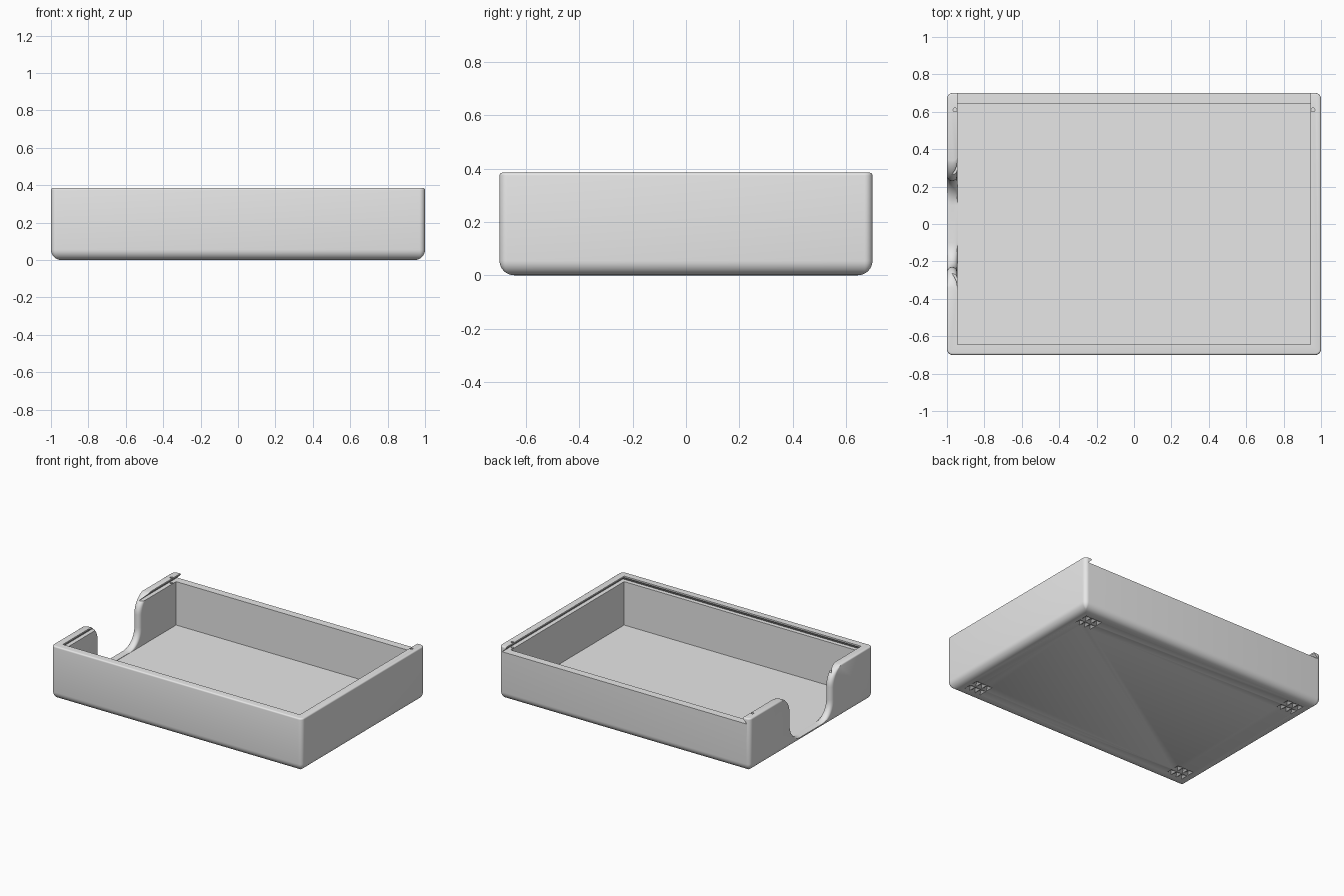
import bpy, bmesh
from math import sin, cos, pi, sqrt

cube = bpy.data.objects.get("Cube")
if cube:
    bpy.data.objects.remove(cube, do_unlink=True)

HX, HY, H = 1.0, 0.7, 0.385      # outer half sizes and height
WALL, FLOOR, LEDGE = 0.055, 0.032, 0.345
IX, IY = HX - WALL, HY - WALL    # inner half sizes

grey = bpy.data.materials.new("plain_grey")
grey.use_nodes = True
grey.diffuse_color = (0.8, 0.8, 0.8, 1)
grey.node_tree.nodes["Principled BSDF"].inputs["Base Color"].default_value = (0.8, 0.8, 0.8, 1)


def make_object(name, bm):
    bmesh.ops.recalc_face_normals(bm, faces=bm.faces)
    mesh = bpy.data.meshes.new(name)
    bm.to_mesh(mesh)
    bm.free()
    mesh.materials.append(grey)
    ob = bpy.data.objects.new(name, mesh)
    bpy.context.collection.objects.link(ob)
    return ob


def loft(bm, rings):
    """Skin a closed solid through rings of equal point count."""
    loops = [[bm.verts.new(p) for p in ring] for ring in rings]
    n = len(loops[0])
    for a, b in zip(loops, loops[1:]):
        for i in range(n):
            j = (i + 1) % n
            bm.faces.new((a[i], a[j], b[j], b[i]))
    bm.faces.new(loops[0])
    bm.faces.new(loops[-1])


def rect(x0, x1, y0, y1, z):
    return [(x0, y0, z), (x1, y0, z), (x1, y1, z), (x0, y1, z)]


def rounded_rect(inset, z, steps=6):
    r = max(0.03 - inset, 0.004)
    cx, cy = HX - inset - r, HY - inset - r
    pts = []
    for q, (sx, sy) in enumerate(((1, 1), (-1, 1), (-1, -1), (1, -1))):
        for k in range(steps + 1):
            a = (q + k / steps) * pi / 2
            pts.append((sx * cx + r * cos(a), sy * cy + r * sin(a), z))
    return pts


# Outer tray block: large round at the bottom, small one at the rim
R, T, N = 0.055, 0.01, 8
angles = [k / N * pi / 2 for k in range(N + 1)]
levels = [(R * (1 - sin(a)), R * (1 - cos(a))) for a in angles]
levels += [(T * (1 - cos(a)), H - T + T * sin(a)) for a in angles[::2]]
bm = bmesh.new()
loft(bm, [rounded_rect(inset, z) for inset, z in levels])
tray = make_object("tray", bm)

cutters = []

# Storage cavity
bm = bmesh.new()
loft(bm, [rect(-IX, IX, -IY, IY, z) for z in (FLOOR, LEDGE + 0.01)])
cutters.append(make_object("cavity_cutter", bm))

# Dovetail slot for a sliding lid, open at the back
bm = bmesh.new()
loft(bm, [rect(-IX - g, IX + g, -IY - g, HY + 0.1, z)
          for g, z in ((0.03, LEDGE), (0, LEDGE + 0.03), (0, H + 0.1))])
cutters.append(make_object("lid_slot_cutter", bm))


# Finger notch in one end wall, with rounded rims that fade at both ends
def notch_section(x):
    half = WALL / 2
    off = min(abs(x + HX - half), half)
    d = half - sqrt(half * half - off * off)
    r, pts = 0.13, []
    steps = [k / 12 * pi / 2 for k in range(13)]
    for a in steps:
        q = r + d * sin(a)
        pts.append((0.1 + q * sin(a), FLOOR + 0.003 + r - q * cos(a)))
    for a in steps:
        q = r - d * cos(a)
        pts.append((0.36 - q * cos(a), H + 0.002 - r + q * sin(a)))
    pts.append((0.36, H + 0.1))
    return [(x, y, z) for y, z in pts] + [(x, -y, z) for y, z in reversed(pts)]


bm = bmesh.new()
mid = -HX + WALL / 2
xs = [mid - WALL / 2 * cos(k / 10 * pi) for k in range(11)]
loft(bm, [notch_section(x) for x in [-HX - 0.05] + xs + [-IX + 0.03]])
cutters.append(make_object("notch_cutter", bm))

# Detent holes for the lid, near the back ends of the side walls
bm = bmesh.new()
for s in (-1, 1):
    loft(bm, [[(s * 0.957 + 0.01 * cos(k * pi / 8), 0.61 + 0.01 * sin(k * pi / 8), z)
               for k in range(16)] for z in (LEDGE - 0.01, H + 0.02)])
cutters.append(make_object("detent_cutter", bm))

# Grip patches under the corners: grids of small pyramid pits
bm = bmesh.new()
for sx in (-1, 1):
    for sy in (-1, 1):
        for i in (-1, 0, 1):
            for j in (-0.5, 0.5):
                cx, cy = sx * 0.855 + i * 0.045, sy * 0.555 + j * 0.065
                loft(bm, [rect(cx - a, cx + a, cy - a * 1.45, cy + a * 1.45, z)
                          for a, z in ((0.021, -0.001), (0.001, 0.015))])
cutters.append(make_object("grip_cutter", bm))

# Carve the tray
bpy.context.view_layer.objects.active = tray
for cutter in cutters:
    mod = tray.modifiers.new(cutter.name, 'BOOLEAN')
    mod.operation = 'DIFFERENCE'
    mod.solver = 'EXACT'
    mod.object = cutter
    bpy.ops.object.modifier_apply(modifier=mod.name)
    bpy.data.objects.remove(cutter, do_unlink=True)

bpy.ops.object.select_all(action='DESELECT')
tray.select_set(True)
bpy.ops.object.shade_smooth_by_angle(angle=pi / 6)
